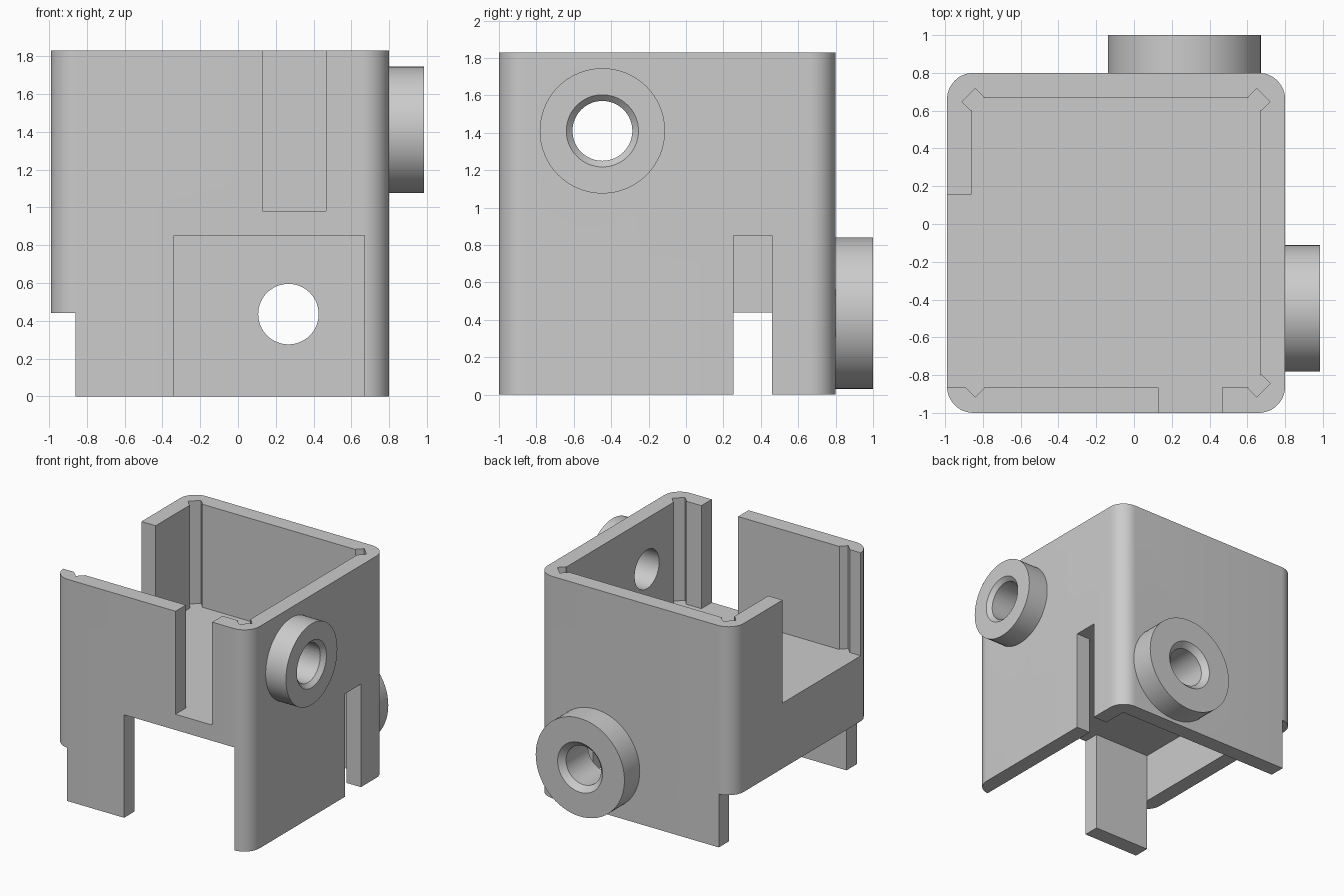
import bpy
import bmesh
from math import pi, radians
from mathutils import Matrix

if "Cube" in bpy.data.objects:
    bpy.data.objects.remove(bpy.data.objects["Cube"], do_unlink=True)

grey = bpy.data.materials.new("plain grey")
grey.use_nodes = True
GREY = (0.6, 0.6, 0.6, 1)
grey.diffuse_color = GREY
grey.node_tree.nodes["Principled BSDF"].inputs["Base Color"].default_value = GREY

# Main dimensions: outer shell, inner cavity, partition floor
X0, X1, Y0, Y1, TOP = -0.99, 0.80, -1.0, 0.80, 1.83
IX0, IX1, IY0, IY1 = -0.86, 0.67, -0.865, 0.667
FLOOR, CEILING, SKIRT = 0.98, 0.85, 0.44
OUT = 0.1


def make_object(name, bm):
    mesh = bpy.data.meshes.new(name)
    bm.to_mesh(mesh)
    bm.free()
    mesh.materials.append(grey)
    obj = bpy.data.objects.new(name, mesh)
    bpy.context.scene.collection.objects.link(obj)
    return obj


def box(name, xs, ys, zs, turn=0, round_corners=0):
    bm = bmesh.new()
    size = [b - a for a, b in (xs, ys, zs)]
    centre = [(a + b) / 2 for a, b in (xs, ys, zs)]
    place = Matrix.Translation(centre) @ Matrix.Rotation(turn, 4, 'Z') @ Matrix.Diagonal((*size, 1))
    bmesh.ops.create_cube(bm, size=1, matrix=place)
    if round_corners:
        upright = [e for e in bm.edges if abs(e.verts[0].co.z - e.verts[1].co.z) > 0.1]
        bmesh.ops.bevel(bm, geom=upright, offset=round_corners, segments=12,
                        profile=0.5, affect='EDGES')
    return make_object(name, bm)


def cylinder(name, place, start, end, r1, r2):
    bm = bmesh.new()
    bmesh.ops.create_cone(bm, cap_ends=True, segments=64, radius1=r1, radius2=r2,
                          depth=end - start,
                          matrix=place @ Matrix.Translation((0, 0, (start + end) / 2)))
    return make_object(name, bm)


def combine(target, other, operation):
    mod = target.modifiers.new(operation, 'BOOLEAN')
    mod.operation, mod.solver, mod.object = operation, 'EXACT', other
    bpy.context.view_layer.objects.active = target
    bpy.ops.object.modifier_apply(modifier=mod.name)
    bpy.data.objects.remove(other, do_unlink=True)


def cut(target, *args, **kw):
    combine(target, box("cutter", *args, **kw), 'DIFFERENCE')


# Rounded housing with an upper and a lower cavity
housing = box("housing", (X0, X1), (Y0, Y1), (0, TOP), round_corners=0.14)
above, below = (FLOOR, TOP + OUT), (-OUT, CEILING)
cut(housing, (IX0, IX1), (IY0, IY1), above)
cut(housing, (IX0, IX1), (IY0, IY1), below)

# Openings in the upper walls: front slot and wide side gap
cut(housing, (0.13, 0.465), (Y0 - OUT, IY0 + OUT), above)
cut(housing, (X0 - OUT, IX0 + OUT), (IY0, 0.155), above)

# Openings in the lower walls: front doorway, side slot, raised side skirt
cut(housing, (-0.34, IX1), (Y0 - OUT, IY0 + OUT), below)
cut(housing, (IX1 - OUT, X1 + OUT), (0.255, 0.46), below)
cut(housing, (X0 - OUT, IX0), (Y0 - OUT, Y1 + OUT), (-OUT, SKIRT))

# Diagonal relief grooves in the upper corners
for cx, sx in ((IX0, -1), (IX1, 1)):
    for cy, sy in ((IY0, -1), (IY1, 1)):
        x, y = cx + sx * -0.008, cy + sy * -0.008
        cut(housing, (x - 0.033, x + 0.033), (y - 0.05, y + 0.05), above,
            turn=sx * sy * pi / 4)

# Round bosses with countersunk through holes
along_x = Matrix.Translation((X1, -0.447, 1.41)) @ Matrix.Rotation(pi / 2, 4, 'Y')
along_y = Matrix.Translation((0.267, Y1, 0.435)) @ Matrix.Rotation(-pi / 2, 4, 'X')
for place, length, radius, mouth in ((along_x, 0.185, 0.335, 0.193),
                                     (along_y, 0.2, 0.405, 0.205)):
    bore = 0.16
    sink = mouth - bore
    combine(housing, cylinder("boss", place, -0.06, length, radius, radius), 'UNION')
    combine(housing, cylinder("bore", place, -0.25, length + OUT, bore, bore), 'DIFFERENCE')
    combine(housing, cylinder("countersink", place, length - sink, length + sink,
                              bore, mouth + sink), 'DIFFERENCE')

# Smooth rounded surfaces, sharp edges
bpy.ops.object.select_all(action='DESELECT')
housing.select_set(True)
bpy.context.view_layer.objects.active = housing
bpy.ops.object.shade_smooth_by_angle(angle=radians(30))
